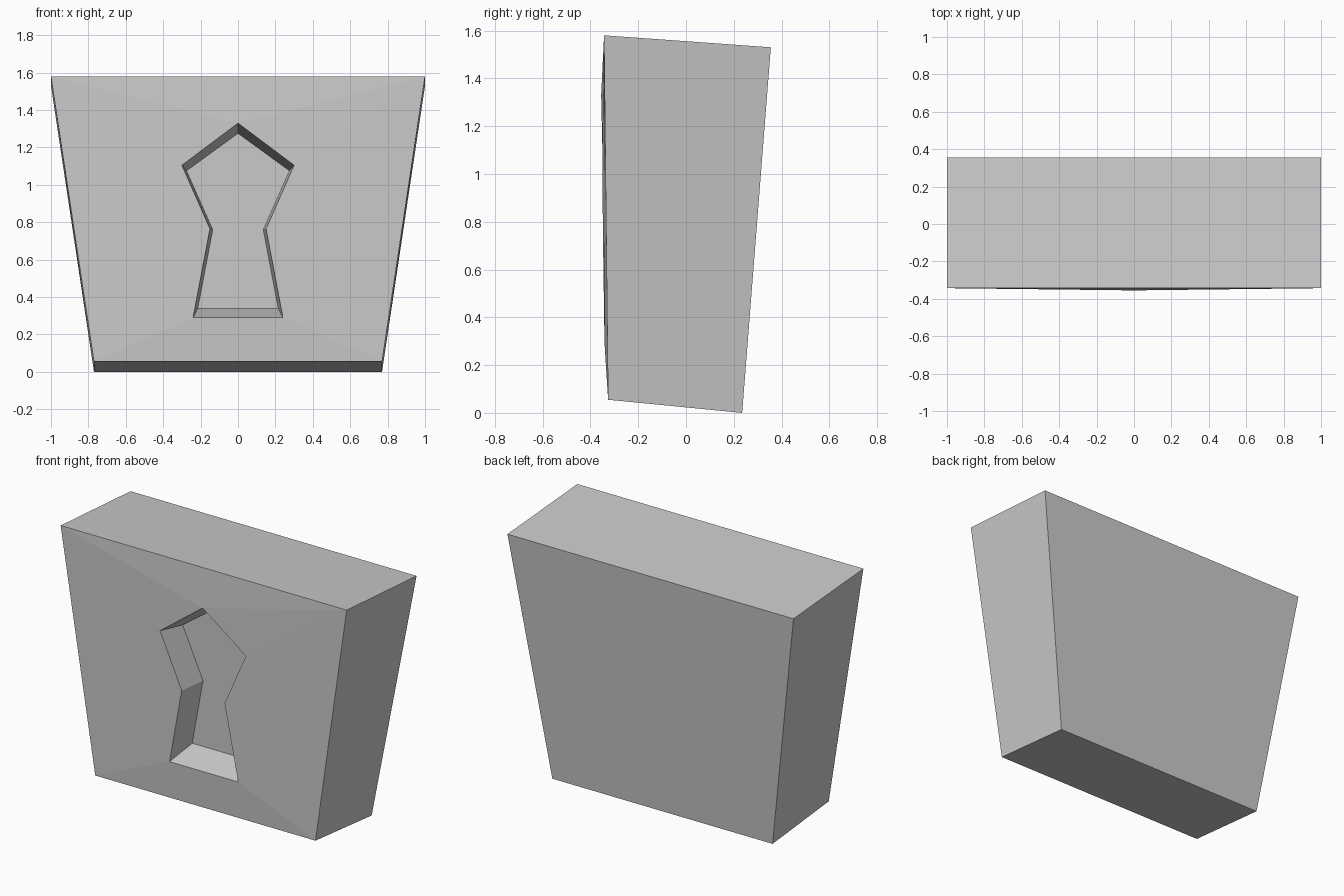
import bpy, bmesh, math

if "Cube" in bpy.data.objects:
    bpy.data.objects.remove(bpy.data.objects["Cube"])

bm = bmesh.new()
def V(*p):
    return bm.verts.new(p)

# right half of the tapered block; the front and back faces lean apart upwards
top_f, top_b = [[V(x, y, z) for x in (0, 1.0)] for y, z in ((-0.343, 1.58), (0.355, 1.53))]
bot_f, bot_b = [[V(x, y, z) for x in (0, 0.77)] for y, z in ((-0.326, 0.055), (0.235, 0.0))]

# half keyhole: (x, y, z) of the rim, then (x, z) of the recessed floor
rim = [V(*p) for p in ((0, -0.355, 1.33), (0.30, -0.35, 1.105), (0.15, -0.348, 0.765),
                       (0.24, -0.341, 0.29), (0, -0.341, 0.29))]
floor = [V(x, y, z) for x, y, z in ((0, -0.165, 1.275), (0.275, -0.16, 1.075), (0.135, -0.157, 0.76),
                                    (0.215, -0.15, 0.34), (0, -0.15, 0.34))]

# shell: top, bottom, back, side
for a, b in ((top_f, top_b), (top_b, bot_b), (bot_b, bot_f)):
    bm.faces.new((a[0], a[1], b[1], b[0]))
bm.faces.new((top_f[1], bot_f[1], bot_b[1], top_b[1]))

# faceted front around the keyhole
tr, br = top_f[1], bot_f[1]
bm.faces.new((top_f[0], tr, rim[0]))
for i in range(3):
    bm.faces.new((tr, rim[i + 1], rim[i]))
bm.faces.new((tr, br, rim[3]))
bm.faces.new((br, bot_f[0], rim[3]))
bm.faces.new((bot_f[0], rim[4], rim[3]))

# keyhole walls and floor
for i in range(4):
    bm.faces.new((rim[i], rim[i + 1], floor[i + 1], floor[i]))
bm.faces.new(floor)

# mirror to the left half, weld the seam, remove flat seam edges
bmesh.ops.mirror(bm, geom=bm.verts[:] + bm.edges[:] + bm.faces[:], axis='X', merge_dist=1e-4)
bmesh.ops.remove_doubles(bm, verts=bm.verts[:], dist=1e-4)
bmesh.ops.dissolve_limit(bm, angle_limit=math.radians(0.1), verts=bm.verts[:], edges=bm.edges[:])
bmesh.ops.recalc_face_normals(bm, faces=bm.faces[:])

mesh = bpy.data.meshes.new("keyhole_block")
bm.to_mesh(mesh)
bm.free()
bpy.context.collection.objects.link(bpy.data.objects.new("keyhole_block", mesh))
